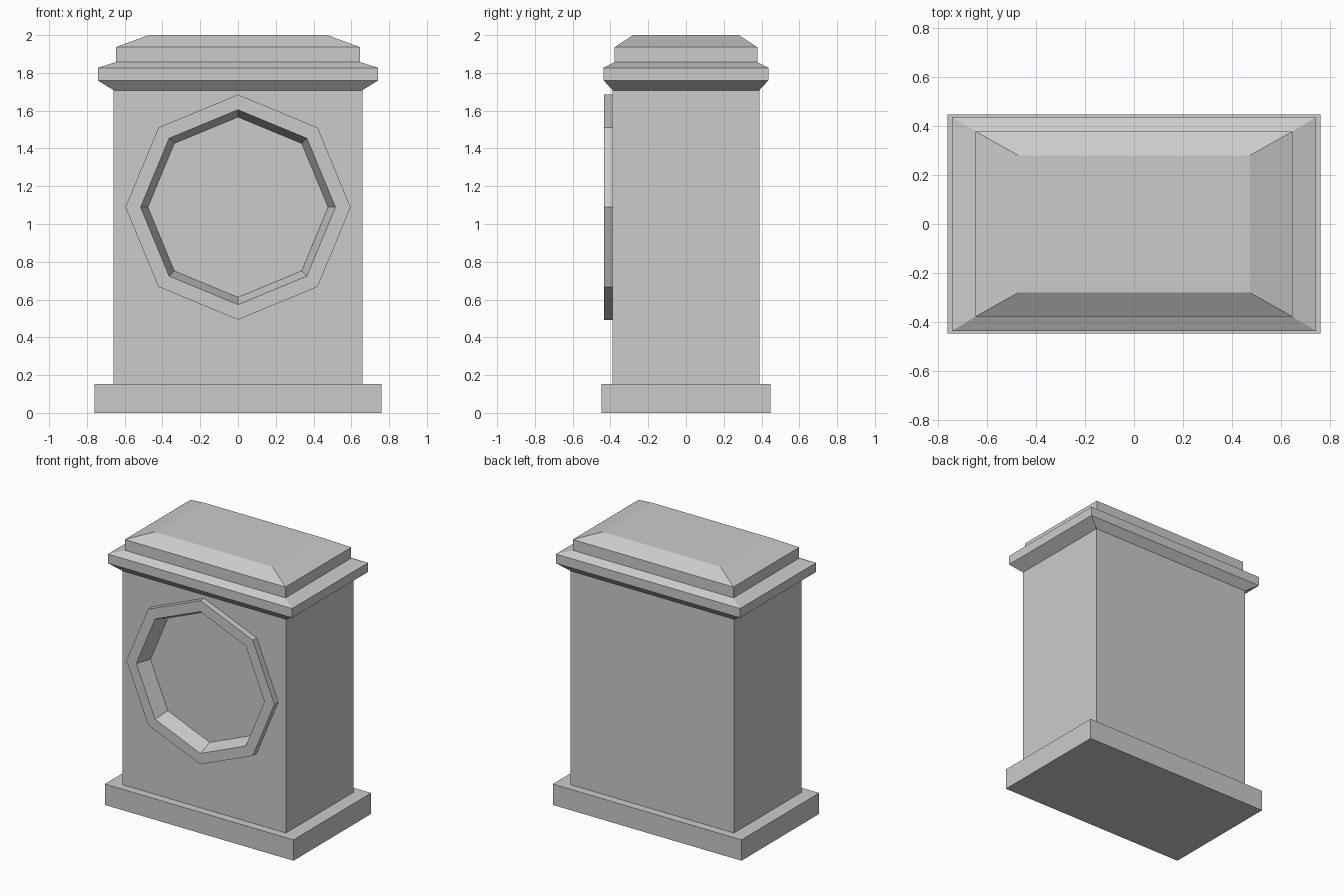
import bpy, bmesh, math

if "Cube" in bpy.data.objects:
    bpy.data.objects.remove(bpy.data.objects["Cube"])


def loft(name, rings, cap=True):
    """Skin a stack of equal-sized point rings; cap the ends or close the loop."""
    bm = bmesh.new()
    loops = [[bm.verts.new(p) for p in ring] for ring in rings]
    pairs = list(zip(loops, loops[1:]))
    if cap:
        bm.faces.new(loops[0])
        bm.faces.new(loops[-1])
    else:
        pairs.append((loops[-1], loops[0]))
    for a, b in pairs:
        n = len(a)
        for i in range(n):
            j = (i + 1) % n
            bm.faces.new((a[i], a[j], b[j], b[i]))
    bmesh.ops.recalc_face_normals(bm, faces=bm.faces)
    mesh = bpy.data.meshes.new(name)
    bm.to_mesh(mesh)
    bm.free()
    obj = bpy.data.objects.new(name, mesh)
    bpy.context.collection.objects.link(obj)
    return obj


def rect(hx, hy, z):
    return [(-hx, -hy, z), (hx, -hy, z), (hx, hy, z), (-hx, hy, z)]


def octagon(r, y, zc=1.089):
    return [(r * math.sin(i * math.pi / 4), y, zc + r * math.cos(i * math.pi / 4))
            for i in range(8)]


# Plinth
loft("plinth", [rect(0.76, 0.447, 0), rect(0.76, 0.447, 0.152)])

# Case body with moulded cornice and hipped crown
case = loft("case", [rect(*p) for p in (
    (0.658, 0.388, 0.152), (0.658, 0.388, 1.708),
    (0.742, 0.436, 1.76), (0.742, 0.436, 1.827),
    (0.647, 0.378, 1.857), (0.647, 0.378, 1.936),
    (0.473, 0.28, 2.0))])

# Tapered dial recess cut into the front
FRONT, WALL, BACK = -0.433, -0.388, -0.325
R_FRONT, R_BACK = 0.516, 0.477
slope = (R_BACK - R_FRONT) / (BACK - FRONT)
r_wall = R_FRONT + slope * (WALL - FRONT)
cutter = loft("dial_cutter", [octagon(R_FRONT, FRONT), octagon(R_BACK, BACK)])
cutter.hide_render = True
cutter.display_type = 'WIRE'
cut = case.modifiers.new("dial_recess", 'BOOLEAN')
cut.operation = 'DIFFERENCE'
cut.solver = 'EXACT'
cut.object = cutter

# Raised octagonal dial frame
loft("dial_frame", [octagon(0.596, WALL), octagon(0.596, FRONT),
                    octagon(R_FRONT, FRONT), octagon(r_wall, WALL)], cap=False)
